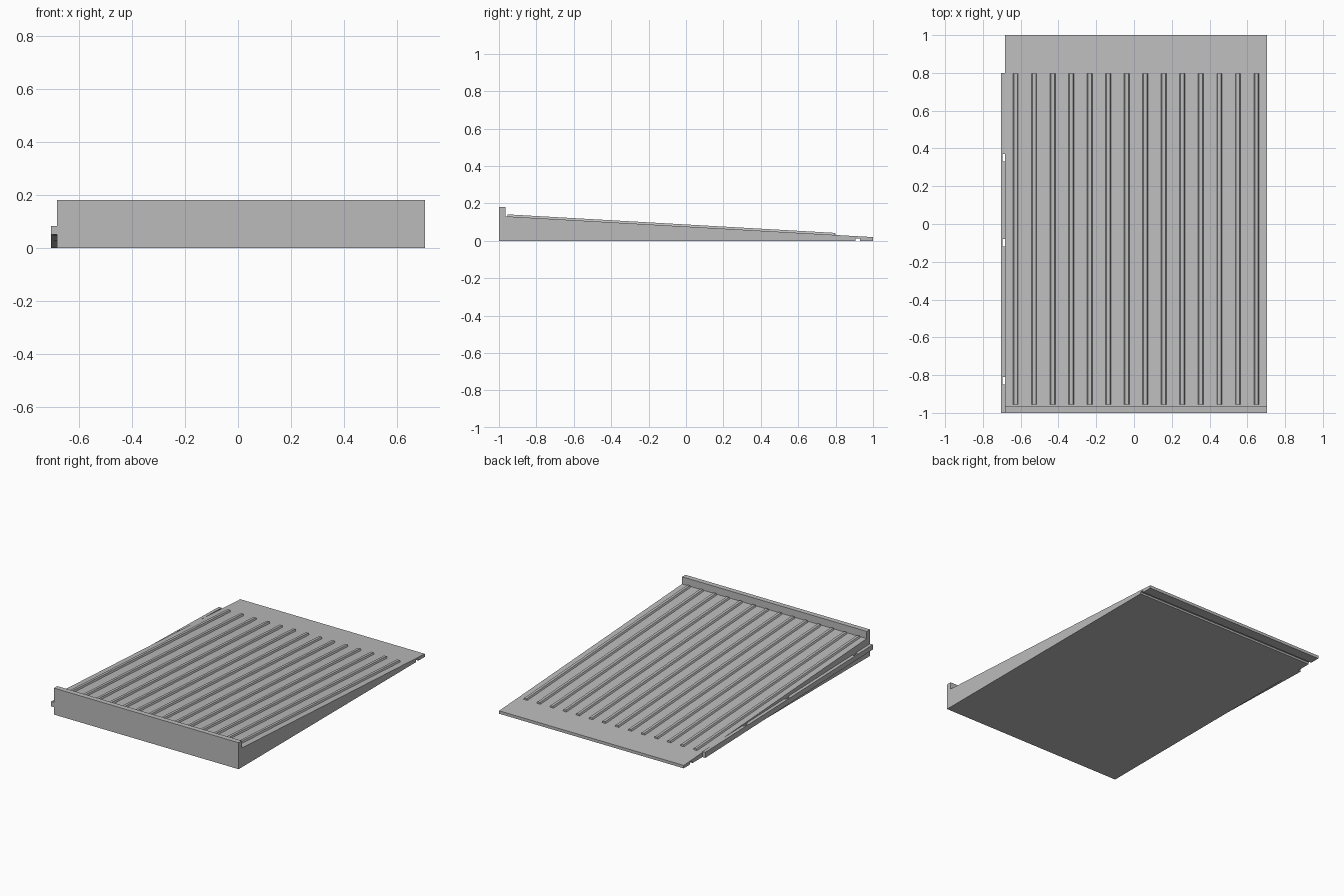
import bpy
import bmesh
from mathutils import Vector

cube = bpy.data.objects.get("Cube")
if cube:
    bpy.data.objects.remove(cube, do_unlink=True)

grey = bpy.data.materials.new("plain grey")
grey.use_nodes = True
grey.diffuse_color = (0.5, 0.5, 0.5, 1)
grey.node_tree.nodes["Principled BSDF"].inputs["Base Color"].default_value = (0.5, 0.5, 0.5, 1)

LEFT, RIGHT = 0.705, -0.683      # body sides
EDGE = -0.705                    # outer edge of the side ledge


def deck_z(y):
    """Height of the sloping deck."""
    return 0.131 - 0.0565 * (y + 0.965)


def prism(name, outline, offset):
    """Extrude a closed 3D outline along an offset vector."""
    bm = bmesh.new()
    face = bm.faces.new([bm.verts.new(p) for p in outline])
    extruded = bmesh.ops.extrude_face_region(bm, geom=[face])["geom"]
    moved = [v for v in extruded if isinstance(v, bmesh.types.BMVert)]
    bmesh.ops.translate(bm, verts=moved, vec=Vector(offset))
    bmesh.ops.recalc_face_normals(bm, faces=bm.faces)
    mesh = bpy.data.meshes.new(name)
    bm.to_mesh(mesh)
    bm.free()
    mesh.materials.append(grey)
    obj = bpy.data.objects.new(name, mesh)
    bpy.context.collection.objects.link(obj)
    return obj


# Wedge body with upright front wall and a groove under the back edge
profile = [(-1, 0), (-1, 0.18), (-0.965, 0.18), (-0.965, deck_z(-0.965)),
           (1, deck_z(1)), (1, 0), (0.93, 0), (0.93, 0.013), (0.905, 0.013), (0.905, 0)]
prism("wedge_body", [(RIGHT, y, z) for y, z in profile], (LEFT - RIGHT, 0, 0))

# Raised ribs with slanted flanks, running down the slope
RIBS, FIRST, STEP = 14, -0.627, 0.0981
for i in range(RIBS):
    x = FIRST + i * STEP
    y0, y1 = -0.955, 0.797
    section = [(-0.014, -0.003), (-0.014, 0), (-0.009, 0.011),
               (0.009, 0.011), (0.014, 0), (0.014, -0.003)]
    prism(f"rib_{i + 1}", [(x + dx, y0, deck_z(y0) + dz) for dx, dz in section],
          (0, y1 - y0, deck_z(y1) - deck_z(y0)))

# Side ledge with three small slots against the body
outline = [(EDGE, 0.8), (EDGE, -1), (RIGHT, -1)]
for y in (-0.83, -0.1, 0.35):
    slot = -0.695
    outline += [(RIGHT, y - 0.02), (slot, y - 0.02), (slot, y + 0.02), (RIGHT, y + 0.02)]
outline.append((RIGHT, 0.8))
ledge = prism("side_ledge", [(x, y, 0) for x, y in outline], (0, 0, 1))
for v in ledge.data.vertices:
    t = (v.co.y + 1) / 1.8
    bottom = 0.05 * (1 - t)
    top = 0.083 + (0.038 - 0.083) * t
    v.co.z = top if v.co.z > 0.5 else bottom
